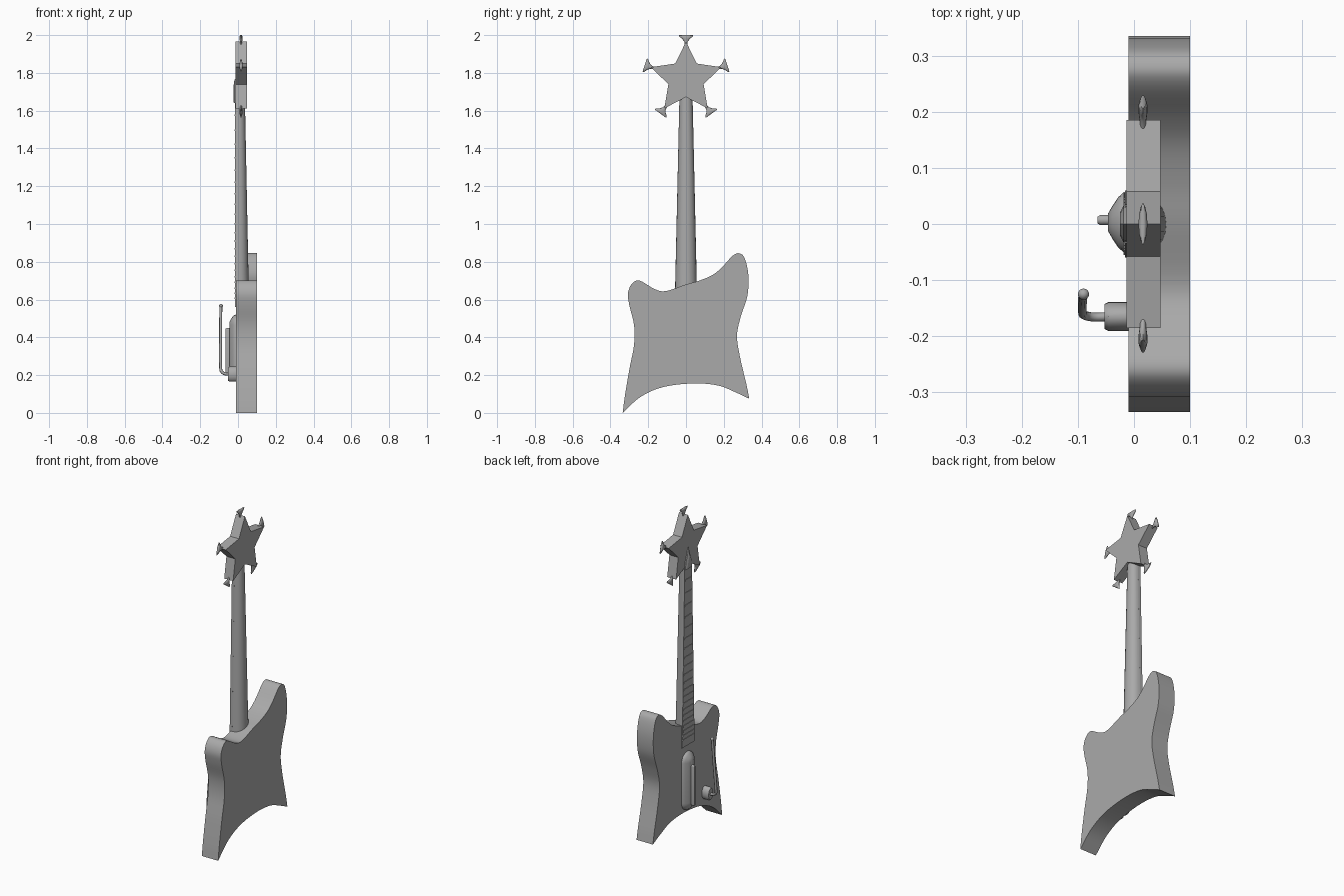
import bpy, bmesh
from math import sin, cos, pi, radians
from mathutils import Vector

cube = bpy.data.objects.get("Cube")
if cube:
    bpy.data.objects.remove(cube, do_unlink=True)

GREY = (0.4, 0.4, 0.4, 1)
mat = bpy.data.materials.new("plain grey")
mat.use_nodes = True
mat.diffuse_color = GREY
mat.node_tree.nodes["Principled BSDF"].inputs["Base Color"].default_value = GREY


def finish(ob, angle=35):
    """Give the part its material and smooth its shallow edges."""
    ob.data.materials.append(mat)
    bpy.ops.object.select_all(action='DESELECT')
    ob.select_set(True)
    bpy.context.view_layer.objects.active = ob
    bpy.ops.object.shade_smooth_by_angle(angle=radians(angle))
    return ob


def loft(name, rings, angle=35):
    """Skin a series of equal closed rings and cap both ends."""
    bm = bmesh.new()
    loops = [[bm.verts.new(p) for p in ring] for ring in rings]
    for a, b in zip(loops, loops[1:]):
        for i in range(len(a)):
            j = (i + 1) % len(a)
            bm.faces.new((a[i], a[j], b[j], b[i]))
    bm.faces.new(loops[0])
    bm.faces.new(loops[-1])
    bmesh.ops.recalc_face_normals(bm, faces=bm.faces)
    me = bpy.data.meshes.new(name)
    bm.to_mesh(me)
    bm.free()
    ob = bpy.data.objects.new(name, me)
    bpy.context.collection.objects.link(ob)
    return finish(ob, angle)


def prism(name, outline, x0, x1, angle=35):
    """Extrude a (y, z) outline along x."""
    return loft(name, [[(x, y, z) for y, z in outline] for x in (x0, x1)], angle)


def spline(points, steps=5):
    """Smooth open path through the points."""
    p = [Vector(q) for q in points]
    p = [2 * p[0] - p[1]] + p + [2 * p[-1] - p[-2]]
    out = []
    for a, b, c, d in zip(p, p[1:], p[2:], p[3:]):
        for k in range(steps):
            t = k / steps
            out.append(0.5 * (2 * b + (c - a) * t + (2 * a - 5 * b + 4 * c - d) * t * t
                              + (3 * b - a - 3 * c + d) * t ** 3))
    return out


def stadium(x, y, r, low, high, n=10):
    """Upright rounded slot outline around a core from low to high."""
    arc = [pi * i / n for i in range(n + 1)]
    return ([(x, y + r * cos(a), high + r * sin(a)) for a in arc]
            + [(x, y - r * cos(a), low - r * sin(a)) for a in arc])


# Body: sharp lower tips joined by two smooth paths
bottom_edge = [(-.335, 0), (-.24, .085), (-.12, .137), (.04, .156),
               (.17, .145), (.26, .11), (.335, .075)]
upper_edge = [(.335, .075), (.32, .15), (.285, .30), (.27, .41), (.29, .51), (.325, .62),
              (.33, .73), (.31, .82), (.28, .845), (.245, .83), (.19, .77), (.14, .73),
              (.07, .70), (0, .68), (-.105, .645), (-.165, .655), (-.245, .70),
              (-.285, .685), (-.307, .635), (-.30, .57), (-.275, .465), (-.275, .36),
              (-.30, .23), (-.325, .08), (-.335, 0)]
prism("body", spline(bottom_edge) + spline(upper_edge), -.01, .1)

# Neck: rounded back, tapering upwards
def neck_half_width(z):
    return .06 - .025 * (z - .56) / 1.1


def neck_ring(z, depth):
    w = neck_half_width(z)
    return [(depth * sin(pi * i / 12) ** .9, w * cos(pi * i / 12), z) for i in range(13)]


loft("neck", [neck_ring(.6, .06), neck_ring(.75, .055), neck_ring(1.69, .036)])

# Fretboard and frets
Z0, Z1 = .56, 1.66
w0, w1 = neck_half_width(Z0), neck_half_width(Z1)
prism("fretboard", [(-w0, Z0), (w0, Z0), (w1, Z1), (-w1, Z1)], -.016, .001)
for i in range(1, 22):
    z = Z1 - 1.5 * (1 - 2 ** (-i / 12))
    w = neck_half_width(z) - .004
    prism(f"fret_{i}", [(-w, z - .004), (w, z - .004), (w, z + .004), (-w, z + .004)],
          -.019, -.014)

# Star headstock
CZ = 1.77
star = []
for i in range(10):
    r, a = (.098 if i % 2 else .195), pi / 2 + i * pi / 5
    star.append((r * cos(a), CZ + r * sin(a)))
prism("headstock", star, -.013, .047, 20)

# Pointed cover at the top of the fretboard
loft("neck_cover", [[(x, y * s, 1.65 + (z - 1.65) * s) for y, z in
                     [(-.034, 1.64), (.034, 1.64), (.03, 1.68), (0, 1.77), (-.03, 1.68)]]
                    for x, s in [(-.012, 1), (-.019, .95), (-.025, .6)]], 20)

# Flared tuning keys, one on each star point
KEY = [(.172, .006, .005), (.195, .009, .006), (.21, .02, .008),
       (.222, .035, .008), (.229, .038, .005), (.23, .032, .002)]
for k in range(5):
    a = pi / 2 + k * 2 * pi / 5
    out, side = Vector((0, cos(a), sin(a))), Vector((0, -sin(a), cos(a)))
    rings = []
    for r, w, t in KEY:
        centre = Vector((.016, 0, CZ)) + out * r
        rings.append([centre + side * w * cos(b) + Vector((t * sin(b), 0, 0))
                      for b in (2 * pi * i / 12 for i in range(12))])
    loft(f"tuning_key_{k + 1}", rings, 50)

# Domed bridge with a raised bar
loft("bridge", [stadium(x, .003, r, .22, .465)
                for x, r in [(-.008, .055), (-.018, .054), (-.028, .045),
                             (-.038, .03), (-.046, .016)]], 40)
loft("bridge_bar", [stadium(x, .007, r, .21, .44)
                    for x, r in [(-.04, .009), (-.06, .009), (-.065, .006)]])

# Lever mount on the body
loft("lever_mount", [[(x, -.165 + .026 * s * cos(a), .205 + .04 * s * sin(a))
                      for a in (2 * pi * i / 24 for i in range(24))]
                     for x, s in [(-.008, 1), (-.045, 1), (-.053, .85)]])

# Lever: bent rod with a round tip
curve = bpy.data.curves.new("lever_arm", 'CURVE')
curve.dimensions = '3D'
curve.bevel_depth = .008
curve.bevel_resolution = 2
curve.use_fill_caps = True
path = spline([(-.045, -.165, .205), (-.07, -.166, .207), (-.087, -.163, .22),
               (-.092, -.158, .25), (-.092, -.14, .41), (-.091, -.125, .565)], 4)
path.append(Vector((-.091, -.125, .565)))
rod = curve.splines.new('POLY')
rod.points.add(len(path) - 1)
for point, co in zip(rod.points, path):
    point.co = (*co, 1)
arm = bpy.data.objects.new("lever_arm", curve)
bpy.context.collection.objects.link(arm)
bpy.ops.object.select_all(action='DESELECT')
arm.select_set(True)
bpy.context.view_layer.objects.active = arm
bpy.ops.object.convert(target='MESH')
finish(bpy.context.object, 50)
bpy.ops.mesh.primitive_uv_sphere_add(segments=16, ring_count=8, radius=.01,
                                     location=(-.09, -.125, .567))
bpy.context.object.name = "lever_tip"
finish(bpy.context.object)
